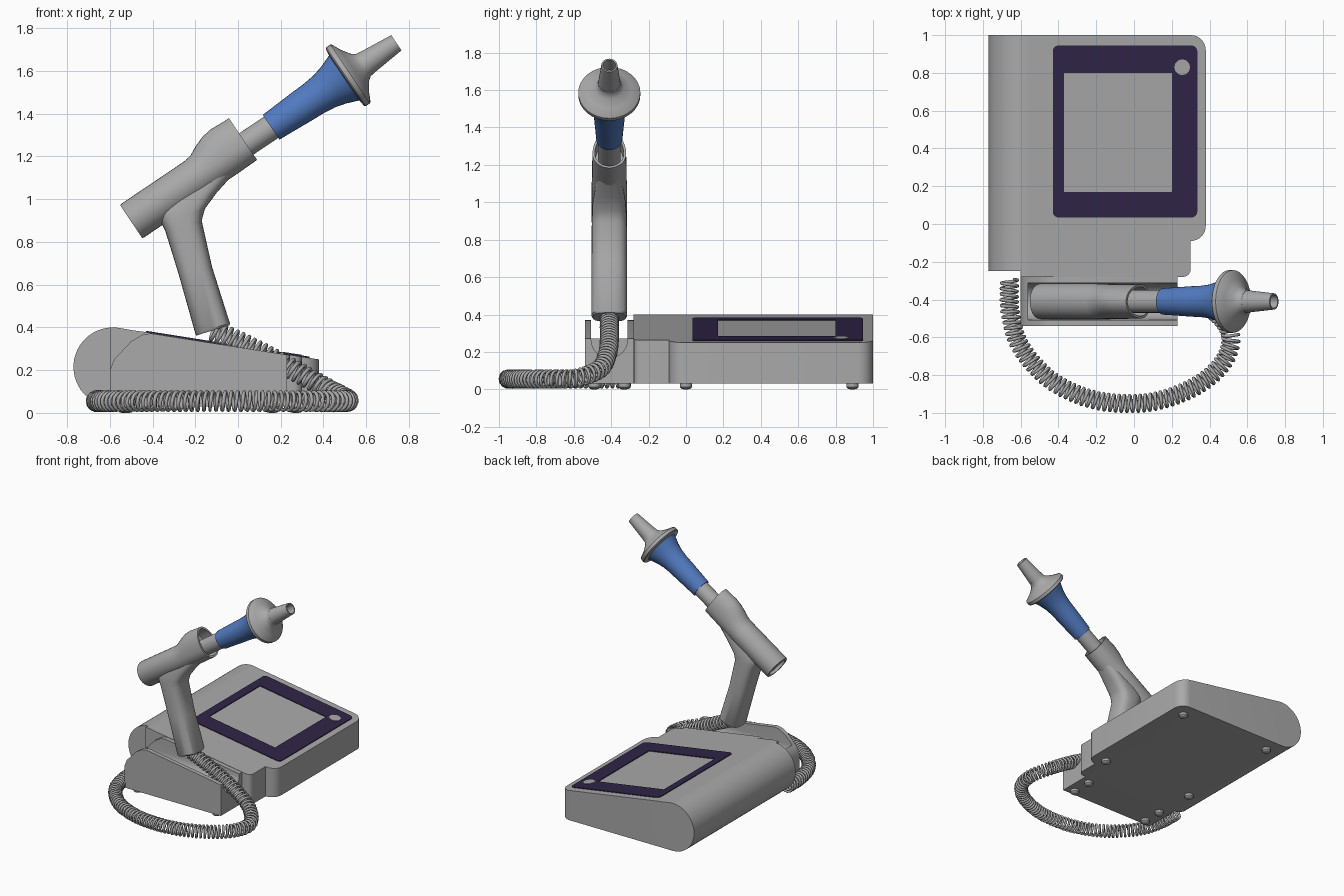
import bpy, bmesh, math
from math import cos, sin, pi
from mathutils import Vector

old = bpy.data.objects.get("Cube")
if old:
    bpy.data.objects.remove(old, do_unlink=True)


def material(name, rgb):
    m = bpy.data.materials.new(name)
    m.use_nodes = True
    m.diffuse_color = (*rgb, 1)
    m.node_tree.nodes["Principled BSDF"].inputs["Base Color"].default_value = (*rgb, 1)
    return m


GREY = material("grey plastic", (0.4, 0.4, 0.4))
BLUE = material("blue sleeve", (0.085, 0.2, 0.54))
PURPLE = material("dark purple", (0.03, 0.018, 0.065))


def smooth(obj, angle=35):
    bpy.ops.object.select_all(action="DESELECT")
    obj.select_set(True)
    bpy.context.view_layer.objects.active = obj
    bpy.ops.object.shade_smooth_by_angle(angle=math.radians(angle))


def loft(name, rings, mat=GREY, closed=False):
    """Skin rings of equal point count; cap the ends, or join last to first."""
    bm = bmesh.new()
    loops = [[bm.verts.new(p) for p in ring] for ring in rings]
    pairs = list(zip(loops, loops[1:]))
    if closed:
        pairs.append((loops[-1], loops[0]))
    else:
        bm.faces.new(loops[0])
        bm.faces.new(loops[-1])
    for a, b in pairs:
        for i in range(len(a)):
            j = (i + 1) % len(a)
            bm.faces.new((a[i], a[j], b[j], b[i]))
    bmesh.ops.recalc_face_normals(bm, faces=bm.faces)
    me = bpy.data.meshes.new(name)
    bm.to_mesh(me)
    bm.free()
    me.materials.append(mat)
    obj = bpy.data.objects.new(name, me)
    bpy.context.collection.objects.link(obj)
    smooth(obj)
    return obj


def boolean(obj, cutter, operation):
    mod = obj.modifiers.new("cut", "BOOLEAN")
    mod.operation, mod.solver, mod.object = operation, "EXACT", cutter
    bpy.context.view_layer.objects.active = obj
    bpy.ops.object.modifier_apply(modifier=mod.name)
    bpy.data.objects.remove(cutter, do_unlink=True)
    smooth(obj)


def arc(cx, cy, r, start, end, n=8):
    return [(cx + r * cos(a), cy + r * sin(a))
            for a in (math.radians(start + (end - start) * i / n) for i in range(n + 1))]


def rounded_rect(x0, x1, y0, y1, r):
    return (arc(x1 - r, y1 - r, r, 0, 90) + arc(x0 + r, y1 - r, r, 90, 180)
            + arc(x0 + r, y0 + r, r, 180, 270) + arc(x1 - r, y0 + r, r, 270, 360))


def slope(x):
    return 0.378 - 0.158 * (x + 0.43)


# Console: side profile cut to the plan outline
side = arc(-0.585, 0.215, 0.185, 270, 80, 28) + [
    (-0.49, 0.386), (-0.43, slope(-0.43)), (0.45, slope(0.45)), (0.45, 0.03)]
console = loft("console", [[(x, y, z) for x, z in side] for y in (-0.4, 1.1)])
plan = ([(-0.8, 1), (-0.8, -0.25), (-0.6, -0.25), (-0.6, -0.28)]
        + arc(0.26, -0.24, 0.04, 270, 360, 4)
        + [(0.3, -0.09)] + arc(0.3, -0.01, 0.08, 275, 360)
        + arc(0.3, 0.92, 0.08, 0, 90))
boolean(console, loft("plan_cutter", [[(x, y, z) for x, y in plan] for z in (-0.1, 0.6)]),
        "INTERSECT")

# Cradle with an open trough for the handpiece
wall = [(-0.6, 0.03), (-0.6, 0.2), (-0.58, 0.25), (-0.5, 0.335), (-0.45, 0.365),
        (-0.41, 0.372), (0.23, slope(0.23) - 0.002), (0.23, 0.03)]
cradle = loft("cradle", [[(x, y, z) for x, z in wall] for y in (-0.54, -0.27)])
trough = arc(-0.41, 0.265, 0.097, 180, 360, 16) + [(-0.313, 0.6), (-0.507, 0.6)]
boolean(cradle, loft("trough_cutter", [[(x, y, z) for y, z in trough] for x in (-0.56, 0.4)]),
        "DIFFERENCE")


# Screen surround and button lying on the sloping top
def on_top(outline, lift):
    return [(x, y, slope(x) + lift) for x, y in outline]


outer = rounded_rect(-0.43, 0.335, 0.035, 0.945, 0.03)
inner = rounded_rect(-0.37, 0.2, 0.17, 0.8, 0.002)
loft("screen_surround", [on_top(outer, -0.003), on_top(outer, 0.006),
                         on_top(inner, 0.006), on_top(inner, -0.003)], PURPLE, closed=True)
disc = arc(0.255, 0.83, 0.042, 0, 330, 11)
loft("button", [on_top(disc, 0.002), on_top(disc, 0.009)])

# Feet
feet = [(x, y) for x in (-0.53, 0.27) for y in (0.0, 0.89)]
feet += [(x, y) for x in (-0.52, 0.16) for y in (-0.33, -0.49)]
for x, y in feet:
    loft("foot", [[(px, py, z) for px, py in arc(x, y, r, 0, 345, 23)]
                  for r, z in ((0.032, 0.035), (0.032, 0.012), (0.024, 0.003), (0.012, 0))])

# Handpiece, laid out along a tilted axis
TILT = math.radians(34)


def section(s, half_width, low, high):
    ring = []
    for i in range(32):
        a = 2 * pi * i / 32
        n = sin(a) * (high if sin(a) > 0 else low)
        ring.append((-0.5 + s * cos(TILT) - n * sin(TILT), -0.41 + half_width * cos(a),
                     0.895 + s * sin(TILT) + n * cos(TILT)))
    return ring


def turned(name, profile, mat=GREY):
    return loft(name, [section(s, r, r, r) for s, r in profile], mat)


# Barrel with a hump over the muzzle and recessed ends
barrel = [(0.02, 0.075, 0.075), (0, 0.075, 0.075), (0, 0.092, 0.092), (0.01, 0.095, 0.095),
          (0.36, 0.095, 0.095), (0.4, 0.093, 0.1), (0.45, 0.092, 0.125), (0.5, 0.092, 0.143),
          (0.55, 0.092, 0.15), (0.65, 0.09, 0.145), (0.65, 0.077, 0.13), (0.56, 0.077, 0.13)]
loft("barrel", [section(s, low, low, high) for s, low, high in barrel])
turned("neck", [(0.5, 0.06), (0.82, 0.06)])
turned("sleeve", [(0.79, 0.06), (0.79, 0.07), (0.88, 0.075), (0.96, 0.08), (1.03, 0.083),
                  (1.09, 0.09), (1.14, 0.103), (1.18, 0.118), (1.21, 0.13)], BLUE)
turned("flange", [(1.2, 0.11), (1.207, 0.16), (1.213, 0.166), (1.236, 0.166), (1.243, 0.16),
                  (1.262, 0.12), (1.29, 0.078), (1.31, 0.062), (1.33, 0.06)])
turned("nozzle", [(1.3, 0.062), (1.497, 0.043), (1.497, 0.035), (1.4, 0.035)])

# Grip: soft-cornered sections between its rear and front edges
grip = [((-0.195, 0.362), (-0.04, 0.41), 0.088), ((-0.2, 0.372), (-0.038, 0.42), 0.095),
        ((-0.278, 0.65), (-0.122, 0.685), 0.095), ((-0.34, 0.85), (-0.17, 0.9), 0.094),
        ((-0.36, 0.89), (-0.155, 0.955), 0.092), ((-0.38, 0.92), (-0.1, 1.03), 0.09),
        ((-0.36, 1.0), (-0.01, 1.13), 0.075)]


def soft(v):
    return math.copysign(abs(v) ** 0.7, v)


rings = []
for rear, front, half in grip:
    mid, reach = (Vector(rear) + Vector(front)) / 2, (Vector(front) - Vector(rear)) / 2
    ring = []
    for i in range(32):
        a = 2 * pi * i / 32
        p = mid + reach * soft(cos(a))
        ring.append((p.x, -0.41 + half * soft(sin(a)), p.y))
    rings.append(ring)
loft("grip", rings)

# Coiled cable: a helix wound round a smooth path
path = [Vector(p) for p in (
    (-0.13, -0.41, 0.39), (0, -0.41, 0.335), (0.15, -0.41, 0.26), (0.28, -0.42, 0.19),
    (0.42, -0.46, 0.11), (0.51, -0.58, 0.062), (0.48, -0.72, 0.055), (0.35, -0.845, 0.055),
    (0.15, -0.93, 0.055), (-0.05, -0.95, 0.055), (-0.25, -0.92, 0.055),
    (-0.45, -0.82, 0.055), (-0.6, -0.65, 0.055), (-0.655, -0.47, 0.055),
    (-0.66, -0.29, 0.055))]
ends = [2 * path[0] - path[1], *path, 2 * path[-1] - path[-2]]
fine = []
for a, b, c, d in zip(ends, ends[1:], ends[2:], ends[3:]):
    for i in range(90):
        t = i / 90
        fine.append((2 * b + (c - a) * t + (2 * a - 5 * b + 4 * c - d) * t * t
                     + (3 * b - a - 3 * c + d) * t ** 3) / 2)
coil, turn = [], 0
for p, q in zip(fine, fine[1:]):
    along = (q - p).normalized()
    across = along.cross(Vector((0, 0, 1))).normalized()
    up = across.cross(along)
    turn += 2 * pi * (q - p).length / 0.029
    coil.append(p + 0.043 * (across * cos(turn) + up * sin(turn)))
curve = bpy.data.curves.new("coiled_cable", "CURVE")
curve.dimensions = "3D"
curve.bevel_depth, curve.bevel_resolution = 0.009, 1
curve.use_fill_caps = True
line = curve.splines.new("POLY")
line.points.add(len(coil) - 1)
for point, co in zip(line.points, coil):
    point.co = (*co, 1)
line.use_smooth = True
curve.materials.append(GREY)
bpy.context.collection.objects.link(bpy.data.objects.new("coiled_cable", curve))
